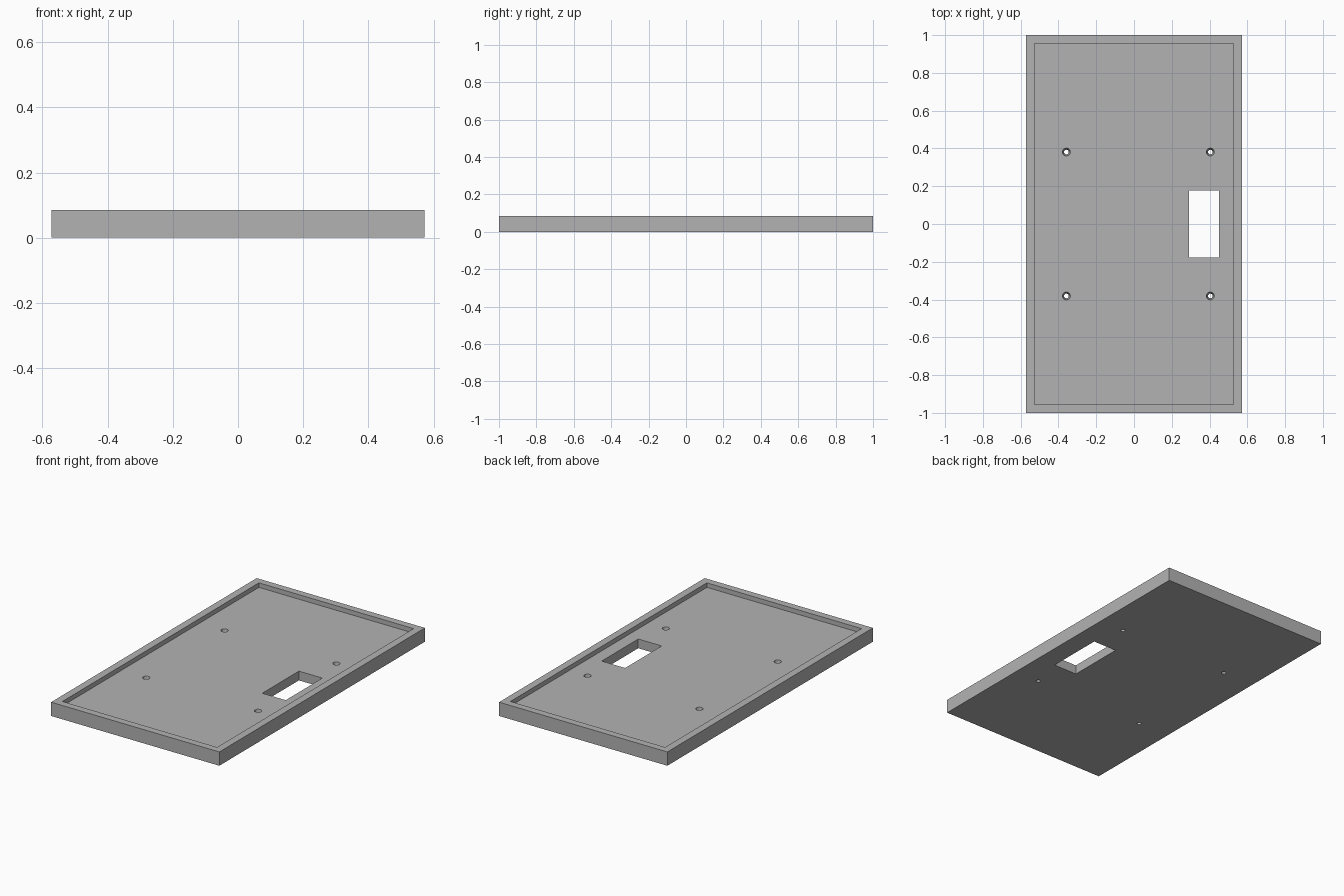
import bpy
import bmesh
from mathutils import Matrix, Vector

cube = bpy.data.objects.get("Cube")
if cube:
    bpy.data.objects.remove(cube, do_unlink=True)

HALF_W, HALF_L, HEIGHT = 0.573, 1.0, 0.085
IN_W, IN_L, FLOOR = 0.527, 0.956, 0.057

grey = bpy.data.materials.new("plain_grey")
grey.use_nodes = True
colour = (0.45, 0.45, 0.45, 1)
grey.diffuse_color = colour
grey.node_tree.nodes["Principled BSDF"].inputs["Base Color"].default_value = colour


def make_object(name, bm):
    mesh = bpy.data.meshes.new(name)
    bmesh.ops.recalc_face_normals(bm, faces=bm.faces)
    bm.to_mesh(mesh)
    bm.free()
    mesh.materials.append(grey)
    obj = bpy.data.objects.new(name, mesh)
    bpy.context.collection.objects.link(obj)
    return obj


def box(name, low, high):
    low, high = Vector(low), Vector(high)
    bm = bmesh.new()
    bmesh.ops.create_cube(bm, size=1, matrix=Matrix.Translation((low + high) / 2)
                          @ Matrix.Diagonal((high - low).to_4d()))
    return make_object(name, bm)


def screw_hole(x, y):
    # tapered cutter, wide at the tray floor and narrow underneath
    bm = bmesh.new()
    bmesh.ops.create_cone(bm, cap_ends=True, segments=24, radius1=0.012,
                          radius2=0.021, depth=FLOOR + 0.004,
                          matrix=Matrix.Translation((x, y, FLOOR / 2)))
    return make_object("screw_hole_cutter", bm)


def cut(target, cutter):
    mod = target.modifiers.new("cut", "BOOLEAN")
    mod.operation = "DIFFERENCE"
    mod.solver = "EXACT"
    mod.object = cutter
    cutter.hide_render = True
    bpy.context.view_layer.objects.active = target
    bpy.ops.object.modifier_apply(modifier=mod.name)
    bpy.data.objects.remove(cutter, do_unlink=True)


# Back half of the tray, with recess, half of the window and two screw holes
back = box("back_tray_half", (-HALF_W, 0, 0), (HALF_W, HALF_L, HEIGHT))
cut(back, box("recess_cutter", (-IN_W, -0.1, FLOOR), (IN_W, IN_L, 0.2)))
cut(back, box("window_cutter", (0.29, -0.1, -0.1), (0.45, 0.178, 0.2)))
for x in (-0.358, 0.404):
    cut(back, screw_hole(x, 0.381))

# Front half mirrored across the centre seam
bm = bmesh.new()
bm.from_mesh(back.data)
bmesh.ops.scale(bm, vec=(1, -1, 1), verts=bm.verts)
make_object("front_tray_half", bm)
